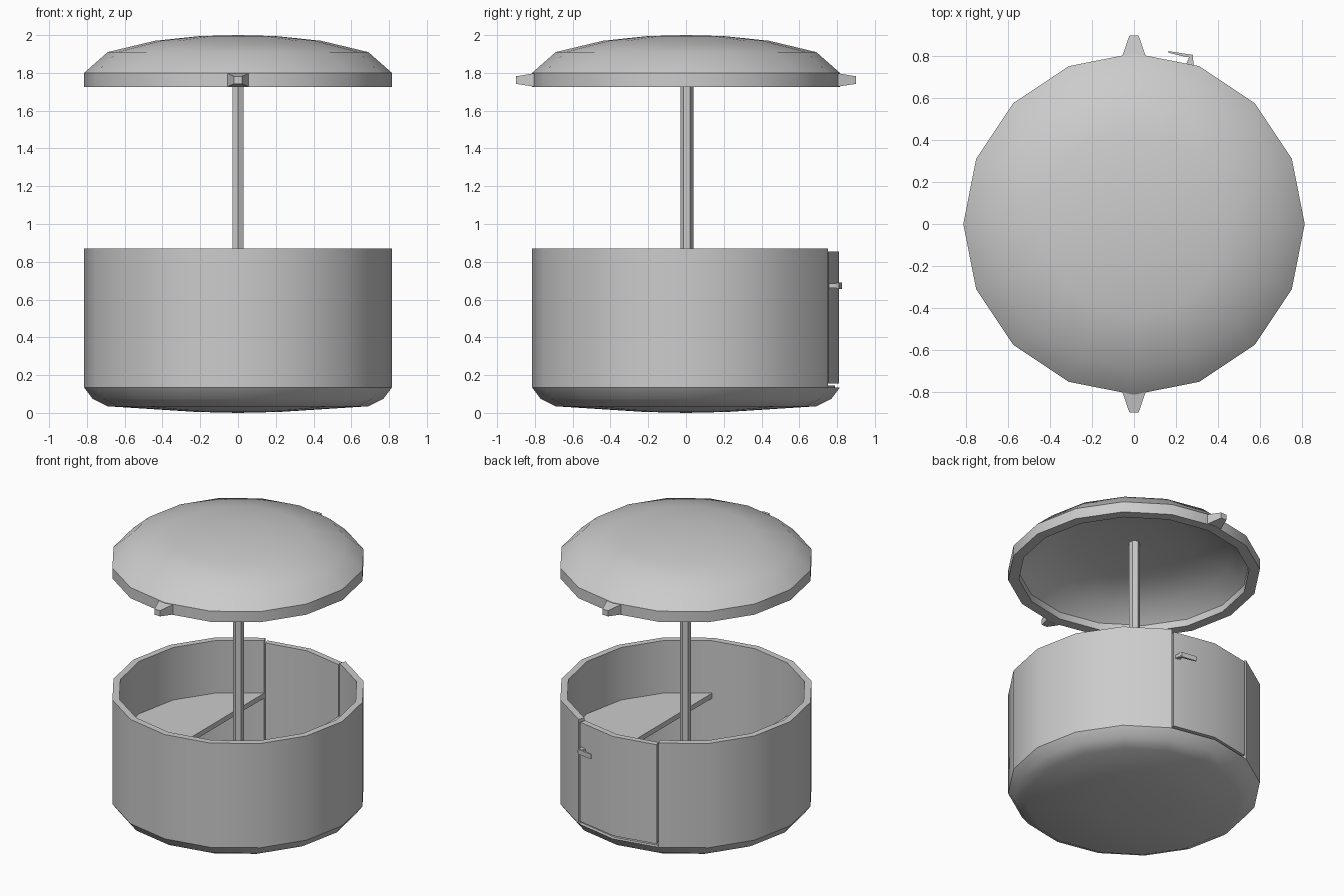
import bpy, bmesh
from math import sin, cos, pi, radians

cube = bpy.data.objects.get("Cube")
if cube:
    bpy.data.objects.remove(cube, do_unlink=True)

grey = bpy.data.materials.new("plain grey")
grey.use_nodes = True
COLOR = (0.6, 0.6, 0.6, 1)
grey.diffuse_color = COLOR
grey.node_tree.nodes["Principled BSDF"].inputs["Base Color"].default_value = COLOR

SIDES = 16
STEP = 360 / SIDES
R, R_IN = 0.815, 0.77


def finish(name, bm, angle=32):
    bmesh.ops.remove_doubles(bm, verts=bm.verts, dist=1e-5)
    bmesh.ops.recalc_face_normals(bm, faces=bm.faces)
    mesh = bpy.data.meshes.new(name)
    bm.to_mesh(mesh)
    bm.free()
    mesh.materials.append(grey)
    ob = bpy.data.objects.new(name, mesh)
    bpy.context.collection.objects.link(ob)
    bpy.ops.object.select_all(action='DESELECT')
    ob.select_set(True)
    bpy.context.view_layer.objects.active = ob
    bpy.ops.object.shade_smooth_by_angle(angle=radians(angle))
    return ob


def lathe(name, profile, angles, full=False, loop=False):
    """Sweep an (r, z) profile through a list of angles in degrees."""
    bm = bmesh.new()
    rings = [[bm.verts.new((r * cos(radians(a)), r * sin(radians(a)), z))
              for r, z in profile] for a in angles]
    n = len(profile)
    pairs = list(zip(rings, rings[1:])) + ([(rings[-1], rings[0])] if full else [])
    for p, q in pairs:
        for i in range(n if loop else n - 1):
            j = (i + 1) % n
            bm.faces.new((p[i], q[i], q[j], p[j]))
    if not full:
        bm.faces.new(rings[0])
        bm.faces.new(rings[-1])
    bmesh.ops.remove_doubles(bm, verts=bm.verts, dist=1e-5)
    bmesh.ops.dissolve_degenerate(bm, edges=bm.edges, dist=1e-5)
    return finish(name, bm)


def prism(name, outline, z0, z1):
    """Extrude an (x, y) outline from z0 to z1."""
    bm = bmesh.new()
    face = bm.faces.new([bm.verts.new((x, y, z0)) for x, y in outline])
    new = bmesh.ops.extrude_face_region(bm, geom=[face])["geom"]
    for v in new:
        if isinstance(v, bmesh.types.BMVert):
            v.co.z = z1
    return finish(name, bm)


circle = [i * STEP for i in range(SIDES)]

# Domed roof shell
lathe("roof", [(0, 2.0), (0.2, 1.995), (0.44, 1.97), (0.69, 1.91), (R, 1.80),
               (R, 1.725), (0.745, 1.725), (0.745, 1.775), (0.64, 1.87),
               (0.41, 1.93), (0.2, 1.955), (0, 1.96)], circle, full=True)

# Tapered lugs on the roof rim, front and back
for name, s in (("front_lug", -1), ("back_lug", 1)):
    bm = bmesh.new()
    rings = []
    for y, w, z0, z1 in ((0.79, 0.06, 1.725, 1.80), (0.9, 0.022, 1.742, 1.782)):
        rings.append([bm.verts.new((x, s * y, z))
                      for x, z in ((-w, z0), (w, z0), (w, z1), (-w, z1))])
    for ring in rings:
        bm.faces.new(ring)
    for i in range(4):
        j = (i + 1) % 4
        bm.faces.new((rings[0][i], rings[0][j], rings[1][j], rings[1][i]))
    finish(name, bm)

# Rounded base with a floor
lathe("base", [(0, 0.145), (0.79, 0.145), (0.79, 0.135), (R, 0.135), (0.77, 0.075),
               (0.69, 0.035), (0.22, 0.005), (0, 0)], circle, full=True)

# Drum wall, open at the back for the door
wall = [(R, 0.135), (R, 0.87), (R_IN, 0.87), (R_IN, 0.135)]
lathe("wall", wall, [90 + STEP * k for k in range(1, SIDES)], loop=True)

# Two-panel door
door = [(R - 0.004, 0.155), (R - 0.004, 0.855), (R_IN, 0.855), (R_IN, 0.155)]
lathe("door", door, [90 - STEP + 0.8, 90, 90 + STEP - 0.8], loop=True)

# Door handle: stub and lever
prism("handle_stub", [(0.25, 0.765), (0.285, 0.755), (0.28, 0.81), (0.265, 0.80)], 0.662, 0.684)
prism("handle_lever", [(0.283, 0.795), (0.275, 0.808), (0.165, 0.825), (0.165, 0.817),
                       (0.25, 0.797)], 0.656, 0.69)

# Benches on both sides
for name, s in (("left_bench", 1), ("right_bench", -1)):
    arc = [(s * R_IN * cos(radians(a)), R_IN * sin(radians(a)))
           for a in [STEP * k for k in range(-3, 4)]]
    prism(name, arc, 0.465, 0.50)

# Central hexagonal pole
pole = [(0.035 * sin(i * pi / 3), 0.005 + 0.035 * cos(i * pi / 3)) for i in range(6)]
prism("pole", pole, 0.14, 1.97)
